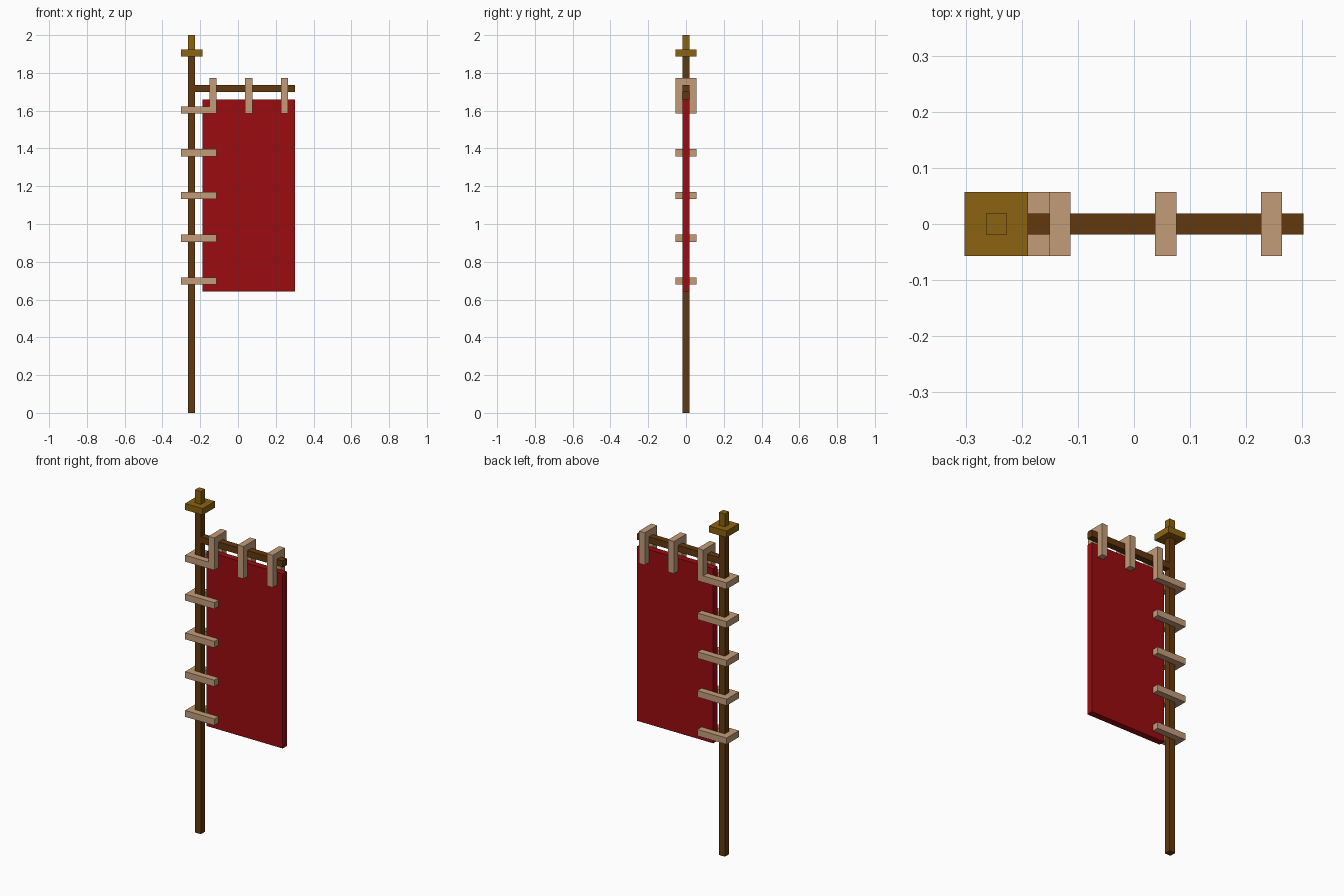
import bpy, bmesh
from mathutils import Vector

if "Cube" in bpy.data.objects:
    bpy.data.objects.remove(bpy.data.objects["Cube"], do_unlink=True)

U = 2 / 53  # one block; the banner stands 53 blocks tall


def srgb(r, g, b):
    lin = lambda c: c / 12.92 if c <= 0.04045 else ((c + 0.055) / 1.055) ** 2.4
    return tuple(lin(c / 255) for c in (r, g, b)) + (1.0,)


def material(name, colour):
    m = bpy.data.materials.new(name)
    m.use_nodes = True
    m.diffuse_color = colour
    m.node_tree.nodes["Principled BSDF"].inputs["Base Color"].default_value = colour
    return m


wood = material("dark wood", srgb(98, 56, 14))
gold = material("old gold", srgb(140, 98, 16))
red = material("red cloth", srgb(155, 12, 16))
leather = material("tan leather", srgb(194, 156, 121))


def finish(name, bm, mat):
    bmesh.ops.recalc_face_normals(bm, faces=bm.faces)
    mesh = bpy.data.meshes.new(name)
    bm.to_mesh(mesh)
    bm.free()
    mesh.materials.append(mat)
    obj = bpy.data.objects.new(name, mesh)
    bpy.context.collection.objects.link(obj)
    return obj


def box(name, mat, x, z, depth=1):
    """Box spanning x and z ranges in blocks, centred on y = 0."""
    bm = bmesh.new()
    bmesh.ops.create_cube(bm, size=1)
    for v in bm.verts:
        v.co = Vector((x[0] if v.co.x < 0 else x[1],
                       v.co.y * depth,
                       z[0] if v.co.z < 0 else z[1])) * U
    return finish(name, bm, mat)


def strap(name, place, start):
    """U-shaped strap, 5 blocks long and 3 deep, one block wide.
    place(along, y, across) maps the profile into the model."""
    profile = [(0, -1.5), (5, -1.5), (5, -0.5), (1, -0.5),
               (1, 0.5), (5, 0.5), (5, 1.5), (0, 1.5)]
    bm = bmesh.new()
    face = bm.faces.new([bm.verts.new(place(a, y, start) * U) for a, y in profile])
    new = bmesh.ops.extrude_face_region(bm, geom=[face], use_keep_orig=True)
    step = (place(0, 0, 1) - place(0, 0, 0)) * U
    bmesh.ops.translate(bm, vec=step,
                        verts=[g for g in new["geom"] if isinstance(g, bmesh.types.BMVert)])
    return finish(name, bm, leather)


# Pole, crossbar and cloth
box("pole", wood, (-7, -6), (0, 50))
box("crossbar", wood, (-6, 8), (45, 46))
box("banner_cloth", red, (-5, 8), (17, 44))

# Finial on top of the pole
box("finial_plate", gold, (-8, -5), (50, 51), depth=3)
box("finial_tip", gold, (-7, -6), (51, 53))

# Straps wrapping the pole and gripping the cloth's side
for i in range(5):
    strap(f"pole_strap_{i + 1}", lambda a, y, c: Vector((-8 + a, y, c)), 18 + 6 * i)

# Straps hanging over the crossbar
for i in range(3):
    strap(f"crossbar_strap_{i + 1}", lambda a, y, c: Vector((c, y, 47 - a)), -4 + 5 * i)
